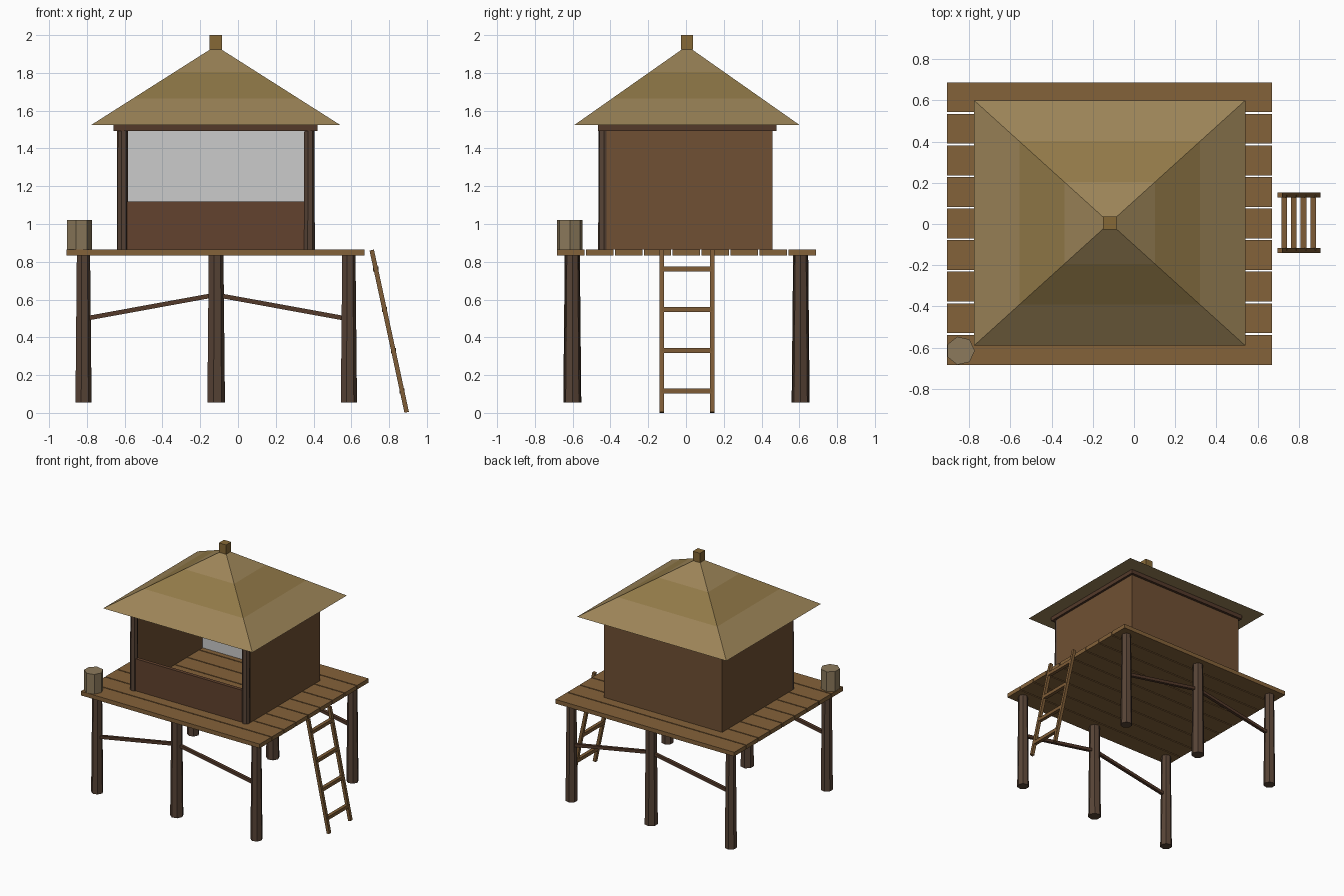
import bpy, bmesh, math
from mathutils import Vector

if "Cube" in bpy.data.objects:
    bpy.data.objects.remove(bpy.data.objects["Cube"])

CX, CY = -0.118, 0.005     # hut centre
DECK_Z = 0.865


def mat(name, r, g, b):
    m = bpy.data.materials.new(name)
    m.diffuse_color = [((c / 255 + 0.055) / 1.055) ** 2.4 for c in (r, g, b)] + [1]
    m.use_nodes = True
    m.node_tree.nodes["Principled BSDF"].inputs["Base Color"].default_value = m.diffuse_color
    return m


PLANK = mat("plank wood", 132, 98, 58)
WALL = mat("wall wood", 112, 80, 51)
PANEL = mat("front wood", 98, 66, 46)
POST = mat("post wood", 88, 68, 54)
BEAM = mat("dark beam wood", 84, 58, 42)
LADDER = mat("ladder wood", 126, 92, 54)
STRAW = mat("straw light", 156, 132, 88)
STRAW_DARK = mat("straw dark", 145, 121, 72)
CAP = mat("cap wood", 134, 104, 54)
BARREL = mat("barrel wood", 140, 122, 92)


def finish(name, bm, *mats):
    me = bpy.data.meshes.new(name)
    bmesh.ops.recalc_face_normals(bm, faces=bm.faces)
    bm.to_mesh(me)
    bm.free()
    for m in mats:
        if m:
            me.materials.append(m)
    ob = bpy.data.objects.new(name, me)
    bpy.context.collection.objects.link(ob)
    return ob


def box(name, lo, hi, m=None):
    bm = bmesh.new()
    bmesh.ops.create_cube(bm, size=1)
    lo, hi = Vector(lo), Vector(hi)
    for v in bm.verts:
        v.co = (lo + hi) / 2 + v.co * (hi - lo)
    return finish(name, bm, m)


def bar(name, a, b, w, m):
    a, b = Vector(a), Vector(b)
    ob = box(name, (-w / 2, -w / 2, -(b - a).length / 2), (w / 2, w / 2, (b - a).length / 2), m)
    ob.location = (a + b) / 2
    ob.rotation_mode = 'QUATERNION'
    ob.rotation_quaternion = (b - a).to_track_quat('Z', 'Y')
    return ob


def pole(name, x, y, z0, z1, r0, r1, m, n=7):
    bm = bmesh.new()
    rings = [[bm.verts.new((x + r * math.cos(math.tau * i / n), y + r * math.sin(math.tau * i / n), z))
              for i in range(n)] for z, r in ((z0, r0), (z1, r1))]
    for i in range(n):
        j = (i + 1) % n
        bm.faces.new((rings[0][i], rings[0][j], rings[1][j], rings[1][i]))
    for ring in rings:
        bm.faces.new(ring)
    return finish(name, bm, m)


# deck planks running along x
for i in range(9):
    y = -0.683 + i * 0.1532
    box(f"deck_plank_{i + 1}", (-0.907, y, 0.832), (0.67, y + 0.145, DECK_Z), PLANK)

# stilts and braces along the front and back rows
for row, y in (("front", -0.602), ("back", 0.607)):
    for i, (x, r) in enumerate(((-0.82, 0.045), (CX, 0.049), (0.585, 0.045))):
        pole(f"{row}_stilt_{i + 1}", x, y, 0.055, 0.832, r, r - 0.008, POST)
    for side, x in (("left", -0.82), ("right", 0.585)):
        bar(f"{row}_{side}_brace", (x, y, 0.497), (CX, y, 0.625), 0.024, BEAM)

# cabin walls, open above the low front panel
X0, X1, Y0, Y1, TOP = -0.64, 0.404, -0.45, 0.458, 1.495
box("left_wall", (X0, -0.42, DECK_Z), (X0 + 0.028, Y1, TOP), WALL)
box("right_wall", (X1 - 0.028, -0.42, DECK_Z), (X1, Y1, TOP), WALL)
box("back_wall", (X0 + 0.028, Y1 - 0.024, DECK_Z), (X1 - 0.028, Y1, TOP), WALL)
box("back_lining", (X0 + 0.028, Y1 - 0.028, DECK_Z), (X1 - 0.028, Y1 - 0.024, TOP))
box("front_low_wall", (X0 + 0.02, Y0, DECK_Z), (X1 - 0.02, Y0 + 0.028, 1.12), PANEL)
for side, x in (("left", -0.611), ("right", 0.376)):
    pole(f"{side}_corner_post", x, -0.435, DECK_Z, TOP, 0.031, 0.028, POST)

# beams under the eaves
bx0, bx1, by0, by1, bw = -0.66, 0.422, -0.467, 0.478, 0.05
for name, lo, hi in (("front", (bx0, by0), (bx1, by0 + bw)), ("back", (bx0, by1 - bw), (bx1, by1)),
                     ("left", (bx0, by0 + bw), (bx0 + bw, by1 - bw)),
                     ("right", (bx1 - bw, by0 + bw), (bx1, by1 - bw))):
    box(f"{name}_eave_beam", (*lo, 1.493), (*hi, 1.527), BEAM)

# thatched roof in three bands of straw
bm = bmesh.new()
rings = []
for t in (0, 1 / 3, 2 / 3, 0.96):
    hx, hy, z = 0.658 * (1 - t), 0.595 * (1 - t), 1.525 + 0.418 * t
    rings.append([bm.verts.new((CX + sx * hx, CY + sy * hy, z))
                  for sx, sy in ((-1, -1), (1, -1), (1, 1), (-1, 1))])
for k in range(3):
    for i in range(4):
        j = (i + 1) % 4
        f = bm.faces.new((rings[k][i], rings[k][j], rings[k + 1][j], rings[k + 1][i]))
        f.material_index = k % 2
bm.faces.new(rings[0])
bm.faces.new(rings[3])
finish("thatched_roof", bm, STRAW, STRAW_DARK)
box("roof_cap", (CX - 0.032, CY - 0.032, 1.925), (CX + 0.032, CY + 0.032, 2.0), CAP)

# barrel on the front left corner
pole("barrel", -0.842, -0.615, DECK_Z, 1.022, 0.07, 0.07, BARREL)

# leaning ladder
foot, head = Vector((0.893, 0, 0.003)), Vector((0.708, 0, 0.862))
for side, y in (("front", -0.129), ("back", 0.14)):
    bar(f"ladder_{side}_rail", foot + Vector((0, y, 0)), head + Vector((0, y, 0)), 0.024, LADDER)
for i in range(4):
    p = foot.lerp(head, (0.112 + i * 0.216) / 0.86)
    bar(f"ladder_rung_{i + 1}", p + Vector((0, -0.129, 0)), p + Vector((0, 0.14, 0)), 0.027, LADDER)
